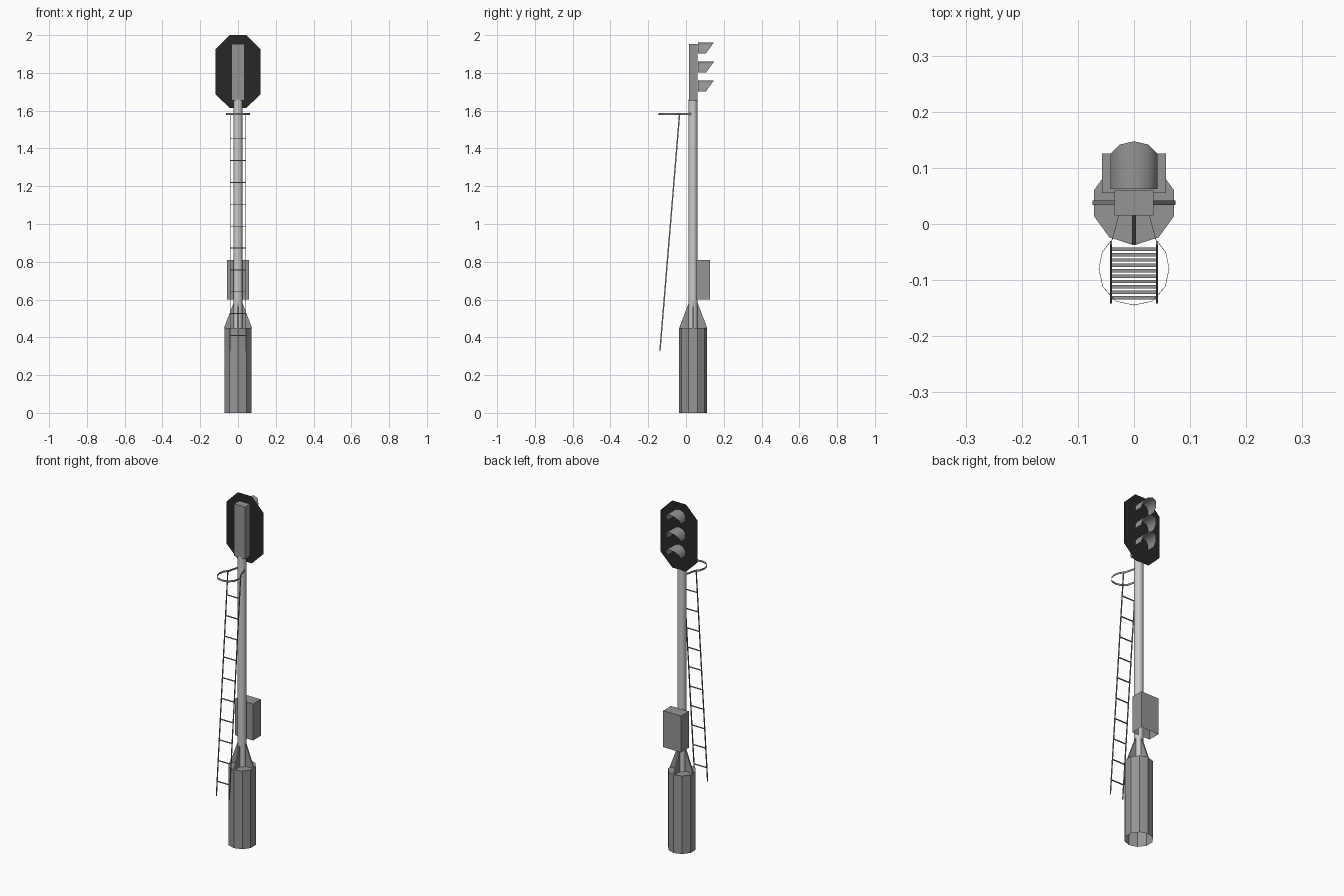
import bpy, bmesh
from math import sin, cos, radians
from mathutils import Vector, Matrix

if "Cube" in bpy.data.objects:
    bpy.data.objects.remove(bpy.data.objects["Cube"])

CY = 0.037  # axis of the mast in y


def material(name, v):
    m = bpy.data.materials.new(name)
    m.diffuse_color = (v, v, v, 1)
    m.use_nodes = True
    m.node_tree.nodes["Principled BSDF"].inputs["Base Color"].default_value = m.diffuse_color
    return m


GREY = material("dark_grey", 0.3)
BLACK = material("board_black", 0.02)


def make(name, verts, faces, mat=GREY, smooth=False):
    me = bpy.data.meshes.new(name)
    me.from_pydata(verts, [], faces)
    bm = bmesh.new()
    bm.from_mesh(me)
    bmesh.ops.recalc_face_normals(bm, faces=bm.faces)
    for f in bm.faces:
        f.smooth = smooth and len(f.verts) == 4
    bm.to_mesh(me)
    bm.free()
    if mat:
        me.materials.append(mat)
    ob = bpy.data.objects.new(name, me)
    bpy.context.collection.objects.link(ob)
    return ob


def box(name, lo, hi, open_bottom=False):
    v = [(x, y, z) for z in (lo[2], hi[2]) for x, y in
         ((lo[0], lo[1]), (hi[0], lo[1]), (hi[0], hi[1]), (lo[0], hi[1]))]
    f = [(i, (i + 1) % 4, (i + 1) % 4 + 4, i + 4) for i in range(4)] + [(4, 5, 6, 7)]
    if not open_bottom:
        f.append((3, 2, 1, 0))
    return make(name, v, f)


def tube(name, r, z0, z1, n=10, mat=GREY, smooth=False, cap=True):
    # Prism with an open bottom, one corner towards the front
    v = [(r * sin(radians(360 / n * i)), CY - r * cos(radians(360 / n * i)), z)
         for z in (z0, z1) for i in range(n)]
    f = [(i, (i + 1) % n, (i + 1) % n + n, i + n) for i in range(n)]
    if cap:
        f.append(tuple(range(n, 2 * n)))
    return make(name, v, f, mat, smooth)


def bar(name, a, b, w, d):
    # Thin rectangular bar between two points
    a, b = Vector(a), Vector(b)
    ob = box(name, (-w / 2, -d / 2, 0), (w / 2, d / 2, (b - a).length))
    rot = Vector((0, 0, 1)).rotation_difference(b - a).to_matrix().to_4x4()
    ob.data.transform(Matrix.Translation(a) @ rot)
    return ob


# Base and smooth, lighter mast
tube("base", 0.075, 0, 0.45)
tube("mast", 0.0245, 0.45, 1.66, mat=None, smooth=True, cap=False)

# Four triangular gussets around the mast foot
for k in range(4):
    prof = [(0.012, 0.45), (0.074, 0.45), (0.02, 0.592), (0.012, 0.592)]
    v = [(x, y, z) for y in (-0.004, 0.004) for x, z in prof]
    f = [(0, 1, 2, 3), (7, 6, 5, 4)] + [(i, (i + 1) % 4, (i + 1) % 4 + 4, i + 4) for i in range(4)]
    g = make(f"gusset_{k + 1}", v, f)
    g.data.transform(Matrix.Translation((0, CY + 0.001, 0)) @ Matrix.Rotation(radians(90 * k), 4, 'Z'))

# Control box and lamp housing
box("control_box", (-0.057, 0.055, 0.6), (0.057, 0.126, 0.81), True)
box("lamp_housing", (-0.035, 0.015, 1.653), (0.035, 0.06, 1.954))

# Flat dark backboard
outline = [(0.044, 1.614), (0.118, 1.686), (0.118, 1.926), (0.044, 2.0)]
outline += [(-x, z) for x, z in reversed(outline)]
make("backboard", [(x, 0.062, z) for x, z in outline], [tuple(range(8))], BLACK)

# Hooded visors, cut back towards the bottom
R = 0.044
for k, zc in enumerate((1.917, 1.815, 1.716)):
    v = []
    for i in range(7):
        a = radians(-108 + 36 * i)
        x, z = R * sin(a), R * cos(a)
        tip = 0.106 + (z + 0.0136) * 0.72
        v += [(x, 0.0625, zc + z), (x, tip, zc + z)]
    make(f"visor_{k + 1}", v, [(2 * i, 2 * i + 1, 2 * i + 3, 2 * i + 2) for i in range(6)], smooth=True)

# Safety hoop joined to the mast
half = [(-0.024, 0.03), (-0.039, -0.027), (-0.057, -0.05), (-0.063, -0.08),
        (-0.056, -0.112), (-0.033, -0.138)]
path = half + [(0, -0.145)] + [(-x, y) for x, y in reversed(half)]
v = [(x, y, z) for x, y in path for z in (1.577, 1.588)]
hoop = make("safety_hoop", v, [(2 * i, 2 * i + 1, 2 * i + 3, 2 * i + 2) for i in range(len(path) - 1)])
hoop.modifiers.new("thickness", 'SOLIDIFY').thickness = 0.001

# Leaning ladder
top, foot = (-0.034, 1.583), (-0.138, 0.328)
for side, s in (("left", -1), ("right", 1)):
    bar(f"ladder_rail_{side}", (s * 0.041, *foot), (s * 0.041, *top), 0.003, 0.007)
for k in range(10):
    z = 0.41 + 0.1157 * k
    t = (z - foot[1]) / (top[1] - foot[1])
    y = foot[0] + t * (top[0] - foot[0])
    box(f"ladder_rung_{k + 1}", (-0.041, y - 0.003, z - 0.002), (0.041, y + 0.003, z + 0.002))
